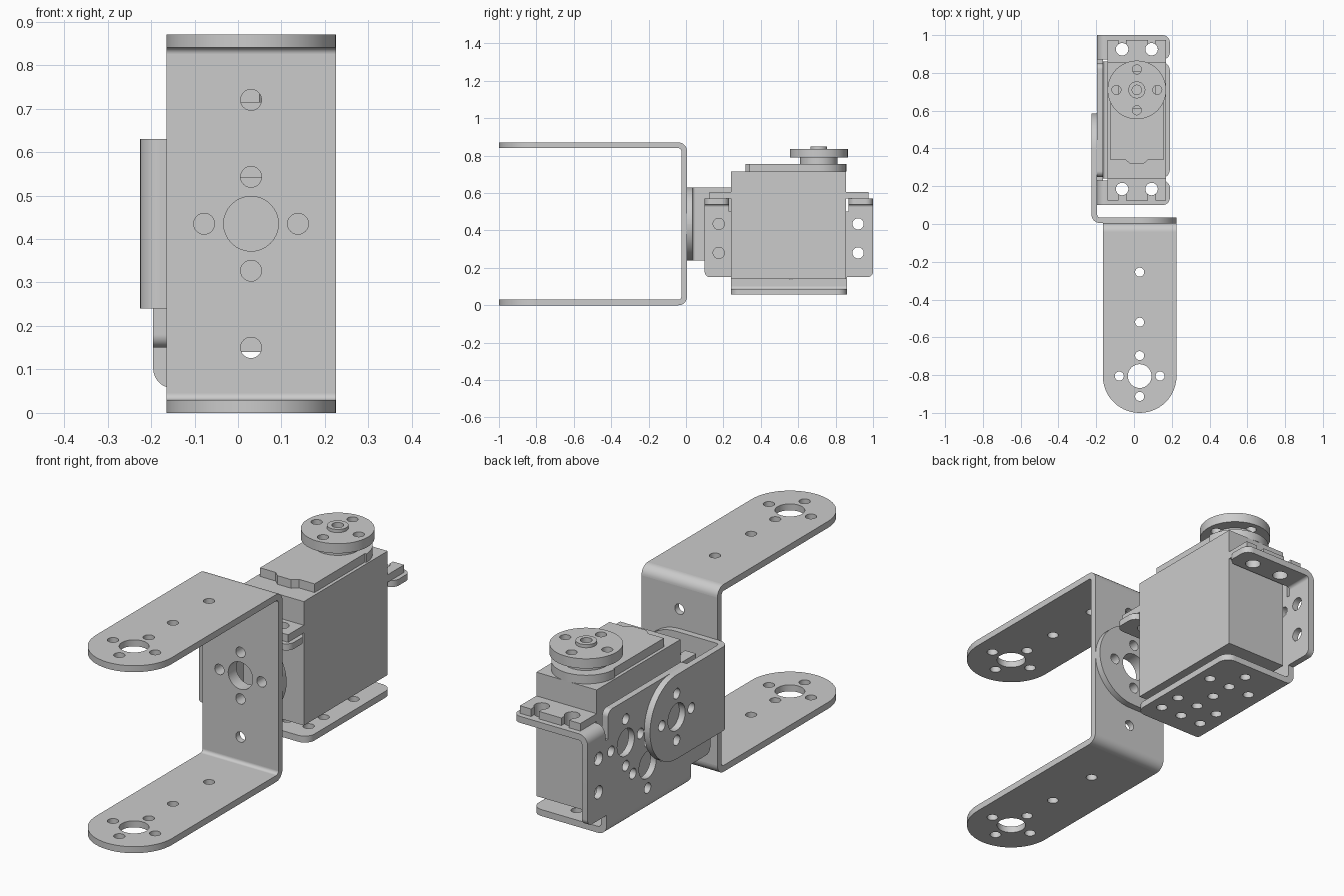
import bpy, bmesh, math
from mathutils import Vector, Matrix

cube = bpy.data.objects.get("Cube")
if cube:
    bpy.data.objects.remove(cube, do_unlink=True)

grey = bpy.data.materials.new("plain grey")
grey.use_nodes = True
COLOUR = (0.6, 0.6, 0.6, 1)
grey.diffuse_color = COLOUR
grey.node_tree.nodes["Principled BSDF"].inputs["Base Color"].default_value = COLOUR

# In-plane axes and the extrusion axis of each drawing plane
PLANES = {"xy": (0, 1, 2), "xz": (0, 2, 1), "yz": (1, 2, 0)}
T = 0.03       # sheet thickness
BEND = 0.045   # outer bend radius
SMALL = 0.024  # screw hole radius


def arc(cu, cv, r, a0=0, a1=360, n=32):
    """Points along an arc; a full turn leaves out the repeated end."""
    full = abs(a1 - a0) == 360
    angles = [math.radians(a0 + (a1 - a0) * i / n) for i in range(n if full else n + 1)]
    return [(cu + r * math.cos(a), cv + r * math.sin(a)) for a in angles]


def fillet(corners, n=14):
    """Outline from (u, v) or (u, v, radius) corners."""
    out = []
    for i, c in enumerate(corners):
        p = Vector((c[0], c[1], 0))
        if len(c) == 2:
            out.append((p.x, p.y))
            continue
        prev, nxt = corners[i - 1], corners[(i + 1) % len(corners)]
        a = (Vector((prev[0], prev[1], 0)) - p).normalized()
        b = (Vector((nxt[0], nxt[1], 0)) - p).normalized()
        half = a.angle(b) / 2
        mid = p + (a + b).normalized() * c[2] / math.sin(half)
        start = (p + a * c[2] / math.tan(half) - mid).normalized()
        end = (p + b * c[2] / math.tan(half) - mid).normalized()
        for k in range(n + 1):
            q = mid + start.slerp(end, k / n) * c[2]
            out.append((q.x, q.y))
    return out


def rect(u0, u1, v0, v1):
    return [(u0, v0), (u1, v0), (u1, v1), (u0, v1)]


def ring(u, v, big=0.063, r=0.108):
    """Large hole with four screw holes around it."""
    return [(u, v, big)] + [(u + a * r, v + b * r, SMALL)
                            for a, b in ((1, 0), (-1, 0), (0, 1), (0, -1))]


def plate(plane, outline, lo, hi, holes=()):
    """Flat outline with round holes, thickened from lo to hi."""
    curve = bpy.data.curves.new("outline", "CURVE")
    curve.dimensions = "2D"
    curve.fill_mode = "BOTH"
    curve.extrude = (hi - lo) / 2
    for pts in [outline] + [arc(*h) for h in holes]:
        s = curve.splines.new("POLY")
        s.points.add(len(pts) - 1)
        for sp, (u, v) in zip(s.points, pts):
            sp.co = (u, v, 0, 1)
        s.use_cyclic_u = True
    tmp = bpy.data.objects.new("outline", curve)
    bpy.context.collection.objects.link(tmp)
    dg = bpy.context.evaluated_depsgraph_get()
    mesh = bpy.data.meshes.new_from_object(tmp.evaluated_get(dg))
    bpy.data.objects.remove(tmp, do_unlink=True)
    m = Matrix.Identity(4)
    for col, axis in enumerate(PLANES[plane]):
        for row in range(3):
            m[row][col] = 1.0 if row == axis else 0.0
    m[PLANES[plane][2]][3] = (lo + hi) / 2
    mesh.transform(m)
    return mesh


def bend(plane, u, v, start, lo, hi):
    """Quarter-round fold between two sheet legs."""
    pts = arc(u, v, BEND, start, start + 90, 10) + arc(u, v, BEND - T, start + 90, start, 10)
    return plate(plane, pts, lo, hi)


def build(name, meshes):
    """Join the pieces of one part into an object."""
    bm = bmesh.new()
    for me in meshes:
        bm.from_mesh(me)
    bmesh.ops.remove_doubles(bm, verts=bm.verts, dist=0.0002)
    bmesh.ops.recalc_face_normals(bm, faces=bm.faces)
    mesh = bpy.data.meshes.new(name)
    bm.to_mesh(mesh)
    bm.free()
    mesh.materials.clear()
    mesh.materials.append(grey)
    for me in meshes:
        bpy.data.meshes.remove(me)
    ob = bpy.data.objects.new(name, mesh)
    bpy.context.collection.objects.link(ob)
    bpy.ops.object.select_all(action="DESELECT")
    ob.select_set(True)
    bpy.context.view_layer.objects.active = ob
    bpy.ops.object.shade_smooth_by_angle(angle=math.radians(30))


# U bracket: two round-ended arms folded from a web
X0, X1, CX, CZ, R = -0.165, 0.225, 0.03, 0.435, 0.1949
BACK, TOP = 0.005, 0.87
fold = BACK - BEND
arm = fillet([(X0, fold), (X0, -1, R), (X1, -1, R), (X1, fold)])
arm_holes = ring(CX, -0.805) + [(CX, -0.255, SMALL), (CX, -0.52, SMALL)]
web_holes = ring(CX, CZ) + [(CX, 0.72, SMALL), (CX, 0.15, SMALL)]
build("u_bracket", [
    plate("xy", arm, 0, T, arm_holes),
    plate("xy", arm, TOP - T, TOP, arm_holes),
    plate("xz", rect(X0, X1, BEND, TOP - BEND), BACK - T, BACK, web_holes),
    bend("yz", fold, BEND, -90, X0, X1),
    bend("yz", fold, TOP - BEND, 0, X0, X1)])

# L bracket: round-ended legs joining the web to the motor bracket
LX, Z0, Z1 = -0.225, 0.24, 0.63
fx, fy = LX + BEND, BACK + BEND
build("l_bracket", [
    plate("xz", fillet([(fx, Z0), (X1, Z0, R), (X1, Z1, R), (fx, Z1)]),
          BACK, BACK + T, ring(CX, CZ)),
    plate("yz", fillet([(fy, Z0), (0.585, Z0, R), (0.585, Z1, R), (fy, Z1)]),
          LX, LX + T, ring(0.39, CZ)),
    bend("xy", fx, fy, 180, Z0, Z1)])

# Motor bracket: side sheet, floor and two mounting flanges
MX = 0.015     # motor centre line
SX, FLOOR, SHELF = -0.195, 0.057, 0.57
sx, low, high = SX + BEND, FLOOR + BEND, SHELF - BEND
Y0, Y1, MID = 0.24, 0.86, 0.55
half_side = [(Y1, low), (Y1, 0.15), (1, 0.15, 0.03), (1, high), (0.87, high),
             (0.87, 0.5), (0.85, 0.5), (0.85, Z1, 0.03)]
mirrored = [(2 * MID - c[0], *c[1:]) for c in reversed(half_side)]
side_holes = ring(0.72, CZ) + ring(0.56, 0.27)
side_holes += [(y, z, 0.03) for y in (0.175, 0.92) for z in (0.28, CZ)]
floor_holes = [(MX, 0.34 + 0.11 * i, SMALL) for i in range(5)]
floor_holes += [(MX + x, y, SMALL) for x in (-0.11, 0.11) for y in (0.34, 0.45, 0.67)]
pieces = [
    plate("yz", fillet(half_side + mirrored), SX, SX + T, side_holes),
    plate("xy", fillet([(sx, Y0), (0.19, Y0, 0.05), (0.19, Y1, 0.05), (sx, Y1)]),
          FLOOR, FLOOR + T, floor_holes),
    bend("xz", sx, low, 180, Y0, Y1)]
for a, b, hole_y in ((0.1, 0.23, 0.185), (0.87, 1.0, 0.925)):
    pieces += [
        plate("xy", fillet([(sx, a), (0.19, a, 0.04), (0.19, b, 0.04), (sx, b)]),
              SHELF - T, SHELF, [(MX + x, hole_y, 0.033) for x in (-0.078, 0.078)]),
        bend("xz", sx, high, 90, a, b)]
build("motor_bracket", pieces)

# Motor case with raised gear cover
HY = 0.71
build("motor_case", [plate("xy", rect(MX - 0.155, MX + 0.155, 0.24, 0.855), 0.14, 0.715)])
cover = [(-0.14, HY), (-0.14, 0.34), (-0.06, 0.34), (-0.035, 0.318),
         (0.035, 0.318), (0.06, 0.34), (0.14, 0.34), (0.14, HY)]
cover = [(MX + x, y) for x, y in cover]
build("gear_cover", [plate("xy", cover + arc(MX, HY, 0.147, 0, 180), 0.715, 0.755)])


# Mounting ears with open screw slots
def ear(name, base, hole, tip):
    s = 1 if tip > base else -1
    pts = [(MX - 0.155, base), (MX - 0.155, tip)]
    for x in (MX - 0.078, MX + 0.078):
        pts.append((x - 0.02, tip))
        pts += arc(x, hole, 0.033, s * 128, s * 412, 24)
        pts.append((x + 0.02, tip))
    pts += [(MX + 0.155, tip), (MX + 0.155, base)]
    build(name, [plate("xy", pts, SHELF, 0.605)])


ear("front_ear", 0.242, 0.185, 0.125)
ear("back_ear", 0.853, 0.925, 0.975)

# Output shaft, horn disc and hub
build("output_shaft", [plate("xy", arc(MX, HY, 0.1), 0.755, 0.79)])
build("horn_disc", [plate("xy", arc(MX, HY, 0.155, n=48), 0.79, 0.835, ring(MX, HY, 0.025))])
build("horn_hub", [plate("xy", arc(MX, HY, 0.045), 0.835, 0.85, [(MX, HY, 0.025)])])
